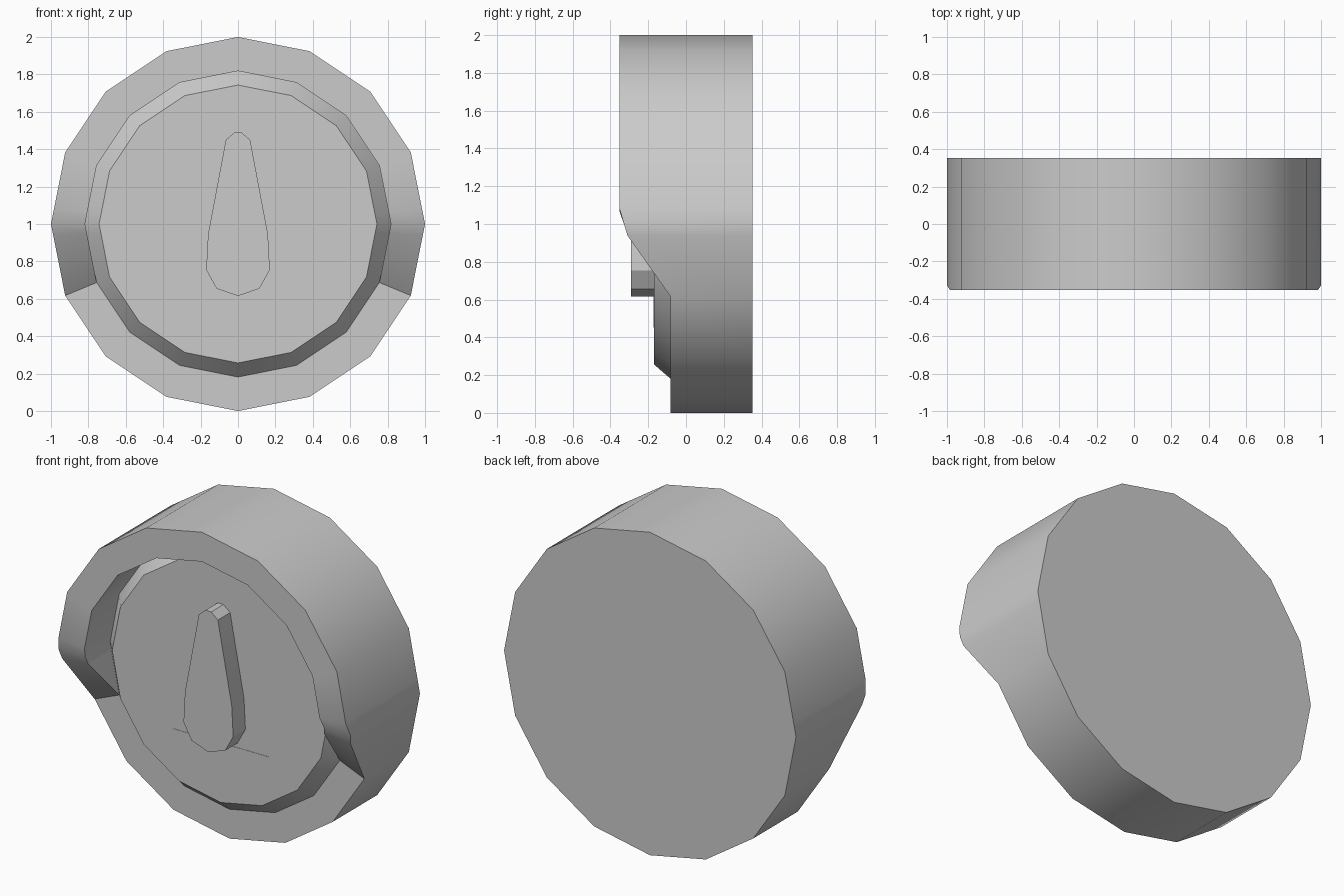
import bpy, bmesh
from math import sin, cos, pi, radians, floor

old = bpy.data.objects.get("Cube")
if old:
    bpy.data.objects.remove(old, do_unlink=True)

SIDES = 16
BACK, HOOD, RIM, PANEL, KNOB = 0.352, -0.352, -0.083, -0.17, -0.29

grey = bpy.data.materials.new("plain grey")
grey.use_nodes = True
colour = (0.6, 0.6, 0.6, 1)
grey.diffuse_color = colour
grey.node_tree.nodes["Principled BSDF"].inputs["Base Color"].default_value = colour


def finish(name, bm):
    bmesh.ops.remove_doubles(bm, verts=bm.verts, dist=0.0001)
    bmesh.ops.recalc_face_normals(bm, faces=bm.faces)
    mesh = bpy.data.meshes.new(name)
    bm.to_mesh(mesh)
    bm.free()
    mesh.materials.append(grey)
    obj = bpy.data.objects.new(name, mesh)
    bpy.context.collection.objects.link(obj)
    bpy.ops.object.select_all(action='DESELECT')
    obj.select_set(True)
    bpy.context.view_layer.objects.active = obj
    bpy.ops.object.shade_smooth_by_angle(angle=radians(30))
    return obj


def on_polygon(s):
    """Point on the unit polygon, s counting corners from +x."""
    i = floor(s)
    f = s - i
    a, b = (2 * pi * k / SIDES for k in (i, i + 1))
    return (cos(a) * (1 - f) + cos(b) * f, sin(a) * (1 - f) + sin(b) * f)


def front_depth(s):
    """Front of the rim: low below, sloping up to the hood on both sides."""
    t = s if s <= 4 else 8 - s
    steps = [(-1, RIM), (-0.16, -0.31), (0.21, HOOD)]
    if t <= -1:
        return RIM
    for (t0, y0), (t1, y1) in zip(steps, steps[1:]):
        if t <= t1:
            return y0 + (y1 - y0) * (t - t0) / (t1 - t0)
    return HOOD


# Body: one stack of loops from the back, over the hooded rim, to the panel
stations = sorted(list(range(-4, 12)) + [-0.16, 0.21, 7.79, 8.16])
bm = bmesh.new()
rows = []
for radius, depth in ((1, BACK), (1, None), (0.818, None), (0.818, RIM), (0.743, PANEL)):
    row = []
    for s in stations:
        x, z = on_polygon(s)
        y = front_depth(s) if depth is None else depth
        row.append(bm.verts.new((x * radius, y, 1 + z * radius)))
    rows.append(row)
n = len(stations)
for a, b in zip(rows, rows[1:]):
    for i in range(n):
        j = (i + 1) % n
        bm.faces.new((a[i], a[j], b[j], b[i]))
bm.faces.new(rows[0])
bm.faces.new(rows[-1])
finish("hooded_body", bm)


def prism(name, half, y_front, y_back):
    """Extrude an outline mirrored across x = 0 along y."""
    outline = half + [(-x, z) for x, z in reversed(half) if x > 0]
    bm = bmesh.new()
    face = bm.faces.new([bm.verts.new((x, y_front, z)) for x, z in outline])
    new = bmesh.ops.extrude_face_region(bm, geom=[face])["geom"]
    bmesh.ops.translate(bm, vec=(0, y_back - y_front, 0),
                        verts=[v for v in new if isinstance(v, bmesh.types.BMVert)])
    return finish(name, bm)


# Tapered pointer and the thin plate beneath it
prism("pointer", [(0, 0.615), (0.115, 0.655), (0.17, 0.755), (0.16, 0.945),
                  (0.065, 1.45), (0.02, 1.488)], KNOB, PANEL + 0.01)
prism("label_plate", [(0.328, 0.452), (0.328, 0.628)], PANEL - 0.002, PANEL + 0.004)
